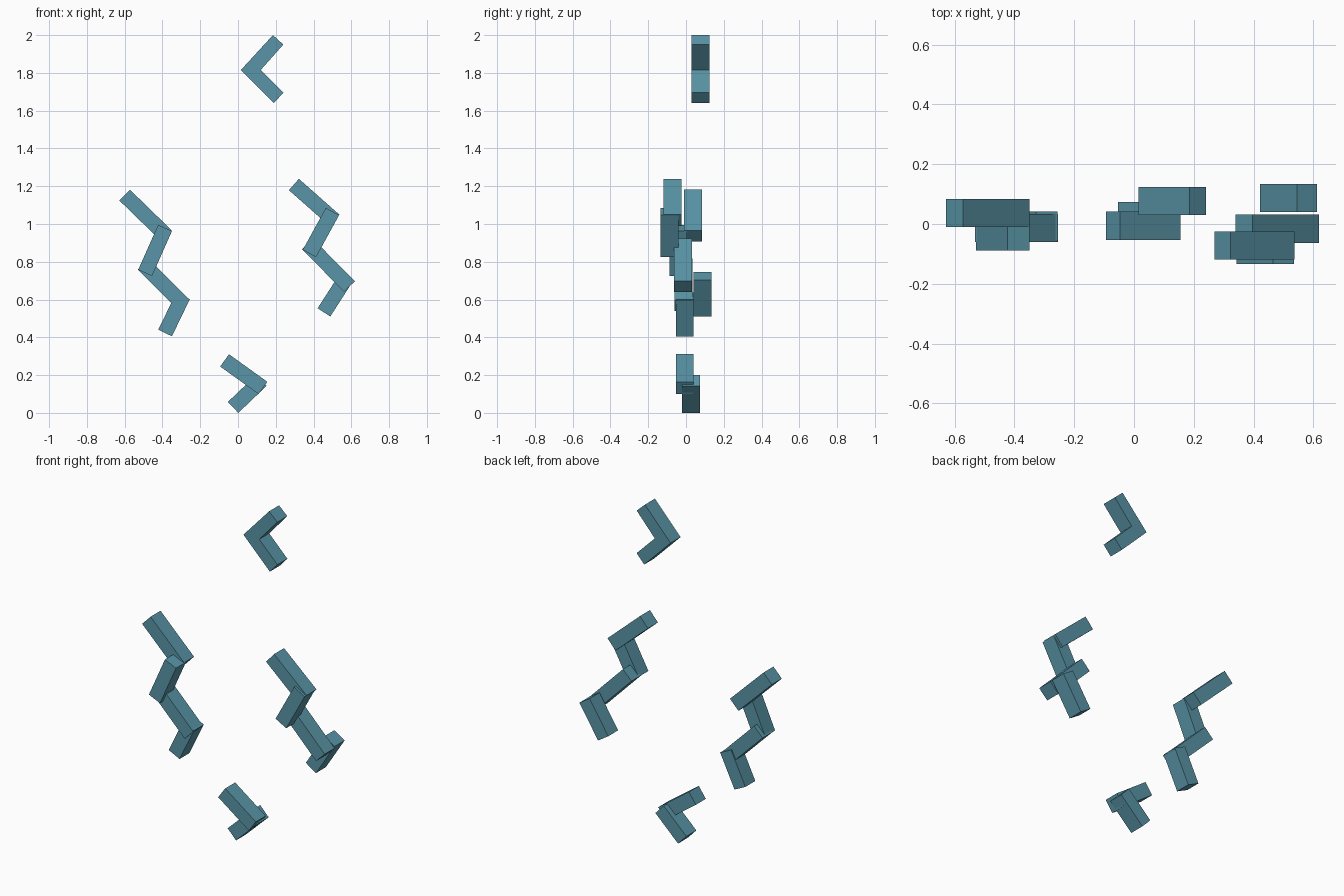
import bpy
from mathutils import Vector

cube = bpy.data.objects.get("Cube")
if cube:
    bpy.data.objects.remove(cube, do_unlink=True)

WIDTH, DEPTH = 0.08, 0.094

teal = bpy.data.materials.new("muted teal")
teal.use_nodes = True
colour = (0.1, 0.3, 0.385, 1)
teal.diffuse_color = colour
teal.node_tree.nodes["Principled BSDF"].inputs["Base Color"].default_value = colour


def prism(name, outline, y):
    """Extrude an x-z outline, listed counter-clockwise from the front, about depth y."""
    n = len(outline)
    verts = [(x, y + side * DEPTH / 2, z) for side in (-1, 1) for x, z in outline]
    faces = [tuple(range(n)), tuple(reversed(range(n, 2 * n)))]
    faces += [(i, i + n, (i + 1) % n + n, (i + 1) % n) for i in range(n)]
    mesh = bpy.data.meshes.new(name)
    mesh.from_pydata(verts, [], faces)
    mesh.materials.append(teal)
    obj = bpy.data.objects.new(name, mesh)
    bpy.context.collection.objects.link(obj)


def bar(name, start, end, y):
    """Rectangular bar along a centreline in the x-z plane."""
    a, b = Vector(start), Vector(end)
    d = (b - a).normalized()
    side = Vector((-d.y, d.x)) * WIDTH / 2
    prism(name, [a - side, b - side, b + side, a + side], y)


# Mitred chevron at the top
prism("top_chevron", [(0.015, 1.815), (0.19, 1.64), (0.24, 1.695),
                      (0.12, 1.815), (0.24, 1.95), (0.185, 2.0)], 0.077)

# Zigzag on the right side, from the top down
bar("right_upper_arm", (-0.60, 1.153), (-0.378, 0.937), 0.037)
bar("right_upper_link", (-0.386, 0.979), (-0.492, 0.741), -0.041)
bar("right_lower_arm", (-0.503, 0.788), (-0.283, 0.569), -0.013)
bar("right_lower_link", (-0.291, 0.619), (-0.386, 0.423), -0.006)

# Zigzag on the left side, from the top down
bar("left_upper_arm", (0.296, 1.209), (0.511, 1.019), -0.072)
bar("left_upper_link", (0.50, 1.066), (0.378, 0.844), -0.087)
bar("left_lower_arm", (0.368, 0.894), (0.59, 0.669), -0.016)
bar("left_lower_link", (0.579, 0.725), (0.455, 0.532), 0.087)

# Corner pair at the bottom
bar("bottom_upper_bar", (-0.071, 0.278), (0.132, 0.132), -0.006)
bar("bottom_lower_bar", (0.124, 0.172), (-0.026, 0.029), 0.026)
